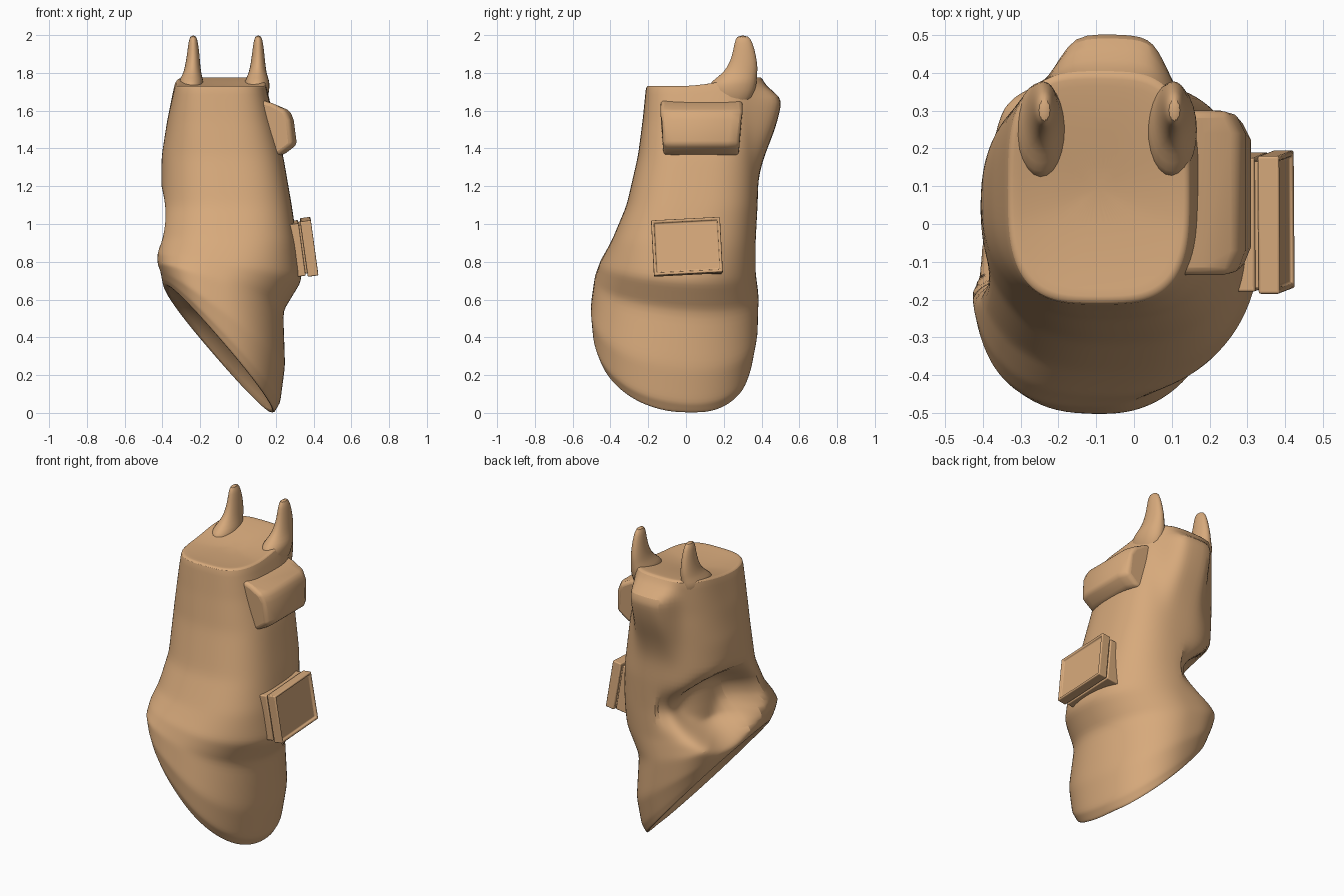
import bpy, bmesh, math
from mathutils import Vector, Matrix

cube = bpy.data.objects.get("Cube")
if cube:
    bpy.data.objects.remove(cube)

tan = bpy.data.materials.new("warm tan")
tan.use_nodes = True
tan.diffuse_color = (0.68, 0.40, 0.20, 1)
tan.node_tree.nodes["Principled BSDF"].inputs["Base Color"].default_value = (0.68, 0.40, 0.20, 1)


def finish(bm, name, angle=40, bevel=0, subsurf=0):
    bmesh.ops.recalc_face_normals(bm, faces=bm.faces[:])
    mesh = bpy.data.meshes.new(name)
    bm.to_mesh(mesh)
    bm.free()
    mesh.materials.append(tan)
    ob = bpy.data.objects.new(name, mesh)
    bpy.context.collection.objects.link(ob)
    if bevel:
        m = ob.modifiers.new("Bevel", "BEVEL")
        m.width, m.segments = bevel, 3
    if subsurf:
        m = ob.modifiers.new("Subdivision", "SUBSURF")
        m.levels = m.render_levels = subsurf
    bpy.ops.object.select_all(action="DESELECT")
    ob.select_set(True)
    bpy.context.view_layer.objects.active = ob
    bpy.ops.object.shade_smooth_by_angle(angle=math.radians(angle))


def loft(rings):
    """Skin a list of closed rings and cap both ends."""
    bm = bmesh.new()
    vs = [[bm.verts.new(p) for p in r] for r in rings]
    n = len(vs[0])
    for a, b in zip(vs, vs[1:]):
        for i in range(n):
            j = (i + 1) % n
            bm.faces.new((a[i], a[j], b[j], b[i]))
    bm.faces.new(vs[0])
    bm.faces.new(vs[-1])
    return bm


def smooth(t):
    t = max(0.0, min(1.0, t))
    return t * t * (3 - 2 * t)


# Body sections: z at left edge, z at right edge, x min, x max, y min, y max,
# squareness of the +x half, squareness of the -x half, tilt
SECTIONS = [
    (1.73, 1.73, -0.335, 0.148, -0.212, 0.405, 3.3, 3.2, 0),
    (1.55, 1.55, -0.375, 0.19, -0.23, 0.39, 3.0, 2.6, 0),
    (1.36, 1.36, -0.405, 0.24, -0.255, 0.385, 2.8, 2.3, 0),
    (1.10, 1.10, -0.41, 0.285, -0.315, 0.38, 2.8, 2.3, 0),
    (0.92, 0.90, -0.43, 0.315, -0.39, 0.37, 2.6, 2.5, 0.03),
    (0.83, 0.70, -0.44, 0.338, -0.455, 0.37, 2.1, 2.8, 0.07),
    (0.77, 0.54, -0.43, 0.24, -0.485, 0.385, 2.05, 3.0, 0.10),
    (0.72, 0.25, -0.41, 0.25, -0.505, 0.38, 2.2, 2.8, 0.13),
    (0.69, 0.06, -0.40, 0.225, -0.495, 0.355, 2.2, 2.6, 0.15),
    (0.67, 0.00, -0.39, 0.19, -0.475, 0.34, 2.2, 2.5, 0.15),
]
N = 48


def ring(s, scale=1.0, shift=(0, 0, 0)):
    zl, zr, x0, x1, y0, y1, n_pos, n_neg, tilt = s
    cx, cy = (x0 + x1) / 2, (y0 + y1) / 2
    pts = []
    for i in range(N):
        a = 2 * math.pi * i / N
        c, d = math.cos(a), math.sin(a)
        n = n_pos if c > 0 else n_neg
        u = math.copysign(abs(c) ** (2 / n), c) * scale
        v = math.copysign(abs(d) ** (2 / n), d) * scale
        x, y = cx + u * (x1 - x0) / 2, cy + v * (y1 - y0) / 2
        z = zl + (zr - zl) * (u + 1) / 2 - tilt * (y - cy)
        z += 0.045 * smooth(y / 0.36) * smooth((z - 1.45) / 0.28)
        pts.append(Vector((x, y, max(z, 0))) + Vector(shift))
    return pts


def ledge(z):
    """How far the rear ledge stands out at a given height."""
    return 0.11 * smooth((z - 1.2) / 0.45) * smooth((1.75 - z) / 0.08)


def body():
    rows = []
    for a, b in zip(SECTIONS, SECTIONS[1:]):
        for k in range(4):
            rows.append([p + (q - p) * k / 4 for p, q in zip(a, b)])
    rows.append(SECTIONS[-1])
    rings = [ring(r) for r in rows]
    for r in rings:
        for p in r:
            # ledge swelling out of the upper back
            if p.y > 0.3:
                p.y += ledge(p.z) * smooth((0.19 - abs(p.x + 0.055)) / 0.10)
            # pocket pressed into the rear flank
            if p.x < -0.08:
                d = math.hypot((p.y - 0.13) / 0.32, (p.z - 0.92) / 0.27)
                p += Vector((0.92, -0.22, -0.05)) * 0.25 * smooth((1 - d) * 1.7)
    # top face, slightly dished
    top = [ring(SECTIONS[0], k, (0, 0, dz)) for k, dz in
           ((0.15, -0.015), (0.5, -0.01), (0.8, -0.004), (0.95, 0.002))]
    # hollowed underside inside the slanted rim
    base = [ring(SECTIONS[-1], k, (0.7 * d, 0, 0.6 * d)) for k, d in
            ((0.95, 0.0), (0.85, 0.05), (0.6, 0.10), (0.2, 0.12))]
    finish(loft(top + rings + base), "body", 45, subsurf=1)


body()


# Pointed horns on the rear corners of the top, flaring into the edge
def horn(name, levels):
    rings = []
    for z, x, y, rx, ry in levels:
        rings.append([Vector((x + rx * math.cos(t), y + ry * math.sin(t), z))
                      for t in (2 * math.pi * i / 12 for i in range(12))])
    finish(loft(rings), name, 60, subsurf=1)


TIP = [(1.79, 0.006, 0.28, 0.052, 0.10), (1.83, 0.003, 0.30, 0.043, 0.083), (1.89, 0, 0.308, 0.035, 0.066),
       (1.96, 0, 0.305, 0.027, 0.05), (2.0, 0, 0.30, 0.016, 0.032)]
for name, x, lean in (("right_horn", -0.237, -1), ("left_horn", 0.107, -0.6)):
    foot = [(1.62, 0.006 * lean, 0.24, 0.05, 0.10), (1.72, 0.01 * lean, 0.24, 0.07, 0.135),
            (1.755, 0.012 * lean, 0.255, 0.07, 0.125)]
    horn(name, [(z, x + dx, y, rx, ry) for z, dx, y, rx, ry in foot]
         + [(z, x + dx * lean, y, rx, ry) for z, dx, y, rx, ry in TIP])


# Raised lump on the left flank, a profile in x-z swept along y
side = [(0.08, 1.67), (0.18, 1.64), (0.275, 1.60), (0.295, 1.55), (0.312, 1.42), (0.24, 1.365), (0.10, 1.36)]
finish(loft([[Vector((x - dx * (x > 0.2), y + dy * (z > 1.5), z)) for x, z in side]
             for y, dx, dy in ((-0.12, 0.025, -0.015), (-0.06, 0, -0.01), (0.22, 0, 0.02), (0.28, 0.03, 0.02))]),
       "side_lump", 60, bevel=0.02)


# Tilted box on the left flank: mounting plate, neck and framed cover
tilt = (Matrix.Translation((0.36, 0.005, 0.877)) @ Matrix.Rotation(-0.137, 4, "Y")
        @ Matrix.Rotation(math.radians(3), 4, "X"))


def slab(name, x0, x1, w, h, bevel, framed=False):
    bm = bmesh.new()
    bmesh.ops.create_cube(bm, size=1)
    for v in bm.verts:
        v.co = Vector(((x0 + x1) / 2 + v.co.x * (x1 - x0), v.co.y * w, v.co.z * h))
    if framed:
        face = max(bm.faces, key=lambda f: f.calc_center_median().x)
        bmesh.ops.inset_region(bm, faces=[face], thickness=0.02)
        bmesh.ops.inset_region(bm, faces=[face], thickness=0.004, depth=-0.012)
    bm.transform(tilt)
    finish(bm, name, 35, bevel=bevel)


slab("mounting_plate", -0.11, -0.022, 0.355, 0.28, 0.006)
slab("box_neck", -0.03, 0.0, 0.335, 0.26, 0)
slab("box_cover", -0.012, 0.045, 0.365, 0.295, 0.006, framed=True)
